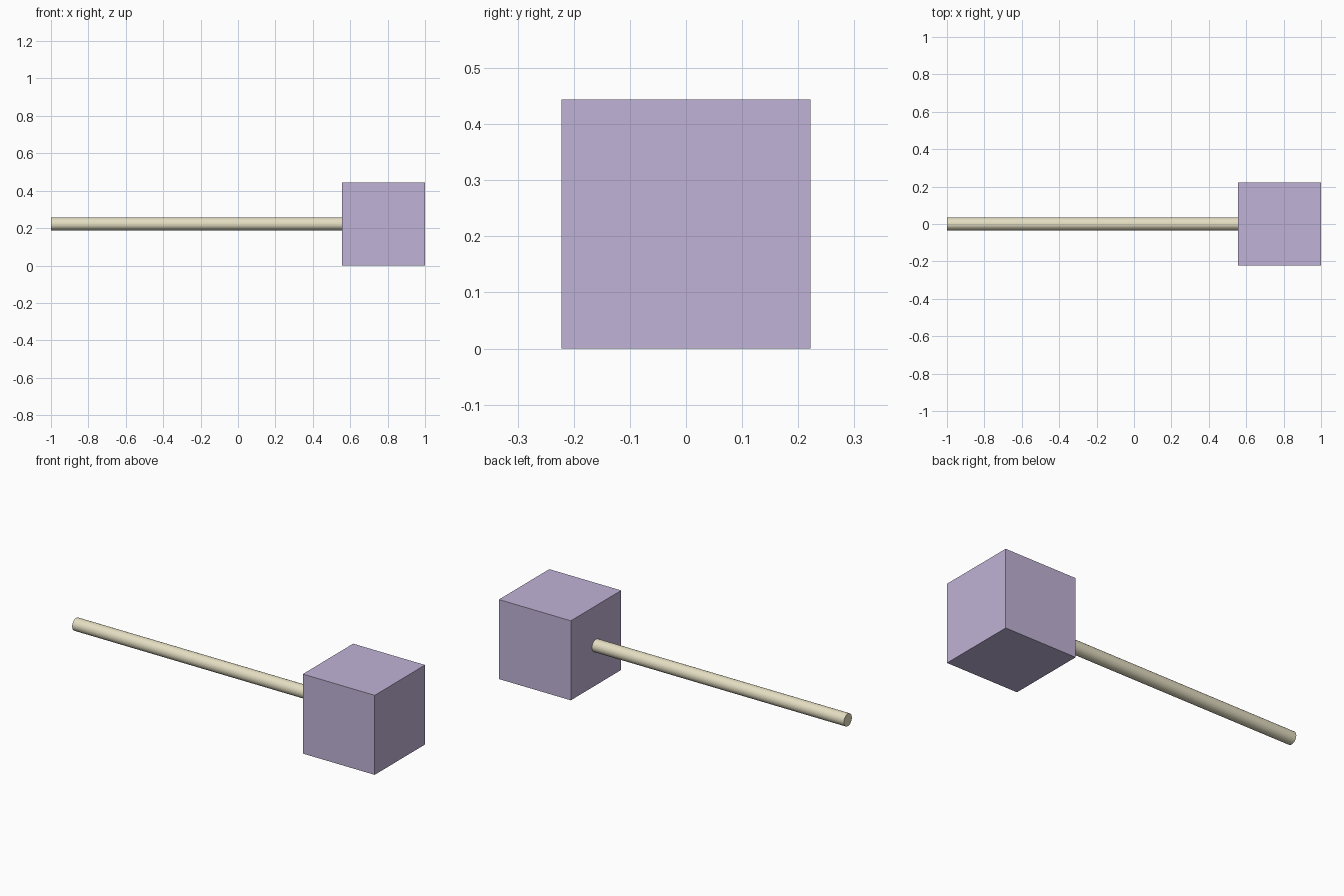
import bpy
from math import pi

if "Cube" in bpy.data.objects:
    bpy.data.objects.remove(bpy.data.objects["Cube"])

SIZE = 0.444      # head cube edge
RADIUS = 0.035    # handle radius
MID = SIZE / 2


def paint(obj, name, color):
    mat = bpy.data.materials.new(name)
    mat.diffuse_color = color
    mat.use_nodes = True
    mat.node_tree.nodes["Principled BSDF"].inputs["Base Color"].default_value = mat.diffuse_color
    obj.data.materials.append(mat)


# Cube head, standing on the ground
bpy.ops.mesh.primitive_cube_add(size=SIZE, location=(1 - MID, 0, MID))
head = bpy.context.object
head.name = "mallet_head"
paint(head, "lilac", (0.53, 0.45, 0.67, 1))

# Round handle along x, ending at the inner face of the head
x0, x1 = -1.0, 1 - SIZE + 0.002
bpy.ops.mesh.primitive_cylinder_add(vertices=32, radius=RADIUS, depth=x1 - x0,
                                    location=((x0 + x1) / 2, 0, MID),
                                    rotation=(0, pi / 2, 0))
handle = bpy.context.object
handle.name = "mallet_handle"
paint(handle, "cream", (0.78, 0.73, 0.54, 1))
